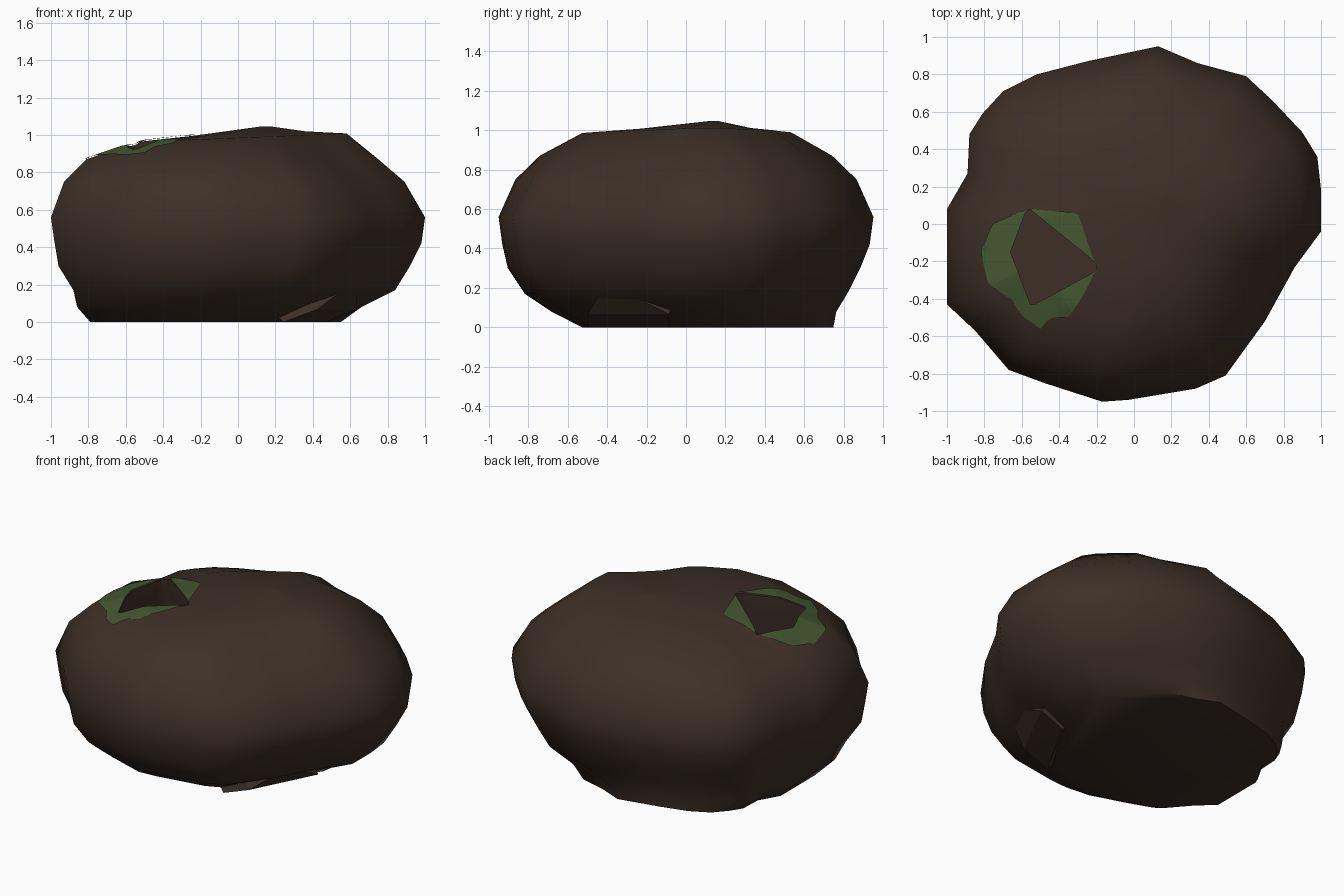
import bpy, bmesh, math
from mathutils import Vector
from mathutils.bvhtree import BVHTree

if "Cube" in bpy.data.objects:
    bpy.data.objects.remove(bpy.data.objects["Cube"], do_unlink=True)


def material(name, rgb):
    m = bpy.data.materials.new(name)
    m.use_nodes = True
    m.diffuse_color = (*rgb, 1)
    bsdf = m.node_tree.nodes["Principled BSDF"]
    bsdf.inputs["Base Color"].default_value = (*rgb, 1)
    bsdf.inputs["Roughness"].default_value = 0.9
    return m


def make_object(name, bm, mat):
    bmesh.ops.recalc_face_normals(bm, faces=bm.faces)
    mesh = bpy.data.meshes.new(name)
    bm.to_mesh(mesh)
    obj = bpy.data.objects.new(name, mesh)
    bpy.context.collection.objects.link(obj)
    mesh.materials.append(mat)
    return obj


def polar_radius(poly, angle, centre):
    """Distance from the centre to a star-shaped outline along an angle."""
    d, best = Vector((math.cos(angle), math.sin(angle))), 0
    for i, p in enumerate(poly):
        a, b = Vector(p) - centre, Vector(poly[i - 1]) - centre
        e = b - a
        det = d.cross(e)
        if abs(det) > 1e-9:
            t, u = a.cross(e) / det, a.cross(d) / det
            if t > 0 and -1e-6 <= u <= 1 + 1e-6:
                best = max(best, t)
    return best


def loft(bm, rings, caps=True):
    loops = [[bm.verts.new(p) for p in ring] for ring in rings]
    n = len(loops[0])
    for lo, hi in zip(loops, loops[1:]):
        for i in range(n):
            j = (i + 1) % n
            bm.faces.new((lo[i], lo[j], hi[j], hi[i]))
    if caps:
        bm.faces.new(loops[0][::-1])
        bm.faces.new(loops[-1])


brown = material("dark brown earth", (0.047, 0.0285, 0.019))
green = material("moss green", (0.056, 0.094, 0.029))

# Lumpy mound: plan outline scaled and shifted at each height
outline = [(1, -.04), (1, .18), (.98, .36), (.9, .49), (.74, .66), (.6, .79), (.34, .86),
           (.13, .95), (-.25, .87), (-.52, .8), (-.7, .71), (-.81, .59), (-.88, .48),
           (-.89, .27), (-1, .08), (-1, -.18), (-1, -.43), (-.85, -.57), (-.67, -.78),
           (-.48, -.85), (-.17, -.95), (-.03, -.94), (.33, -.88), (.49, -.81),
           (.7, -.52), (.86, -.23)]
# height, scale, shift x, shift y, pinch across one diagonal, tilt
levels = [(0, .67, -.12, .11, 0, 0), (.08, .76, -.1, .04, 0, 0), (.17, .86, -.02, 0, 0, 0),
          (.3, .94, -.02, -.01, 0, 0), (.42, .98, 0, 0, 0, 0), (.56, 1, 0, 0, 0, 0),
          (.75, .91, -.02, 0, .04, 0), (.87, .78, -.03, 0, .1, 0), (.985, .56, .02, 0, .2, .04),
          (1.005, .3, .06, .05, .2, .04), (1.045, .03, .15, .14, 0, 0)]


def mound_ring(z, scale, dx, dy, pinch, tilt):
    ring = []
    for x, y in outline:
        s = scale * (1 - pinch * max(0, -math.sin(2 * math.atan2(y, x))))
        ring.append((x * s + dx, y * s + dy, z + tilt * (x * s + dx)))
    return ring


bm = bmesh.new()
loft(bm, [mound_ring(*level) for level in levels])
surface = BVHTree.FromBMesh(bm)
mound = make_object("mound", bm, brown)

# Hole in the top, widening into a hollow
hole = [(-.57, .09), (-.66, -.15), (-.55, -.44), (-.2, -.25), (-.2, -.21)]
moss_edge = [(-.57, .08), (-.76, 0), (-.82, -.15), (-.78, -.32), (-.66, -.4), (-.6, -.49),
             (-.5, -.56), (-.45, -.5), (-.35, -.5), (-.27, -.38), (-.2, -.24), (-.3, .06)]
centre = Vector((-.5, -.18))
STEPS = 60


def ring_point(i, blend):
    angle = 2 * math.pi * i / STEPS
    inner = polar_radius(hole, angle, centre)
    outer = max(polar_radius(moss_edge, angle, centre), inner + .003)
    r = inner + (outer - inner) * blend
    return centre + Vector((math.cos(angle), math.sin(angle))) * r


rim = [ring_point(i, 0) for i in range(STEPS)]
bm_cut = bmesh.new()
loft(bm_cut, [[(*(centre + (p - centre) * s), z) for p in rim]
              for z, s in ((.15, 1.35), (.7, 1.2), (.88, 1), (1.3, 1))])
cutter = make_object("hollow_cutter", bm_cut, brown)
cutter.hide_render = True
cut = mound.modifiers.new("hollow", "BOOLEAN")
cut.operation, cut.solver, cut.object = "DIFFERENCE", "EXACT", cutter
bpy.context.view_layer.objects.active = mound
mound.select_set(True)
bpy.ops.object.modifier_apply(modifier=cut.name)
bpy.data.objects.remove(cutter, do_unlink=True)
bpy.ops.object.shade_smooth_by_angle(angle=math.radians(66))

# Moss draped on the mound around the hole
bm_moss = bmesh.new()
rings = []
for k in range(6):
    ring = []
    for i in range(STEPS):
        p = ring_point(i, k / 5)
        hit = surface.ray_cast(Vector((p.x, p.y, 3)), Vector((0, 0, -1)))[0]
        ring.append((p.x, p.y, hit.z + .008))
    rings.append(ring)
loft(bm_moss, rings, caps=False)
moss = make_object("moss_patch", bm_moss, green)
if sum(f.normal.z for f in moss.data.polygons) < 0:
    moss.data.flip_normals()

# Flat five-sided stone set into the lower left edge
face = [Vector(p) for p in ((.62, -.4, .24), (.62, -.08, .08), (.46, -.08, 0),
                            (.23, -.49, 0), (.41, -.49, .08))]
outward = Vector((.66, -.34, -.67))
bm_stone = bmesh.new()
for p in face:
    for push in (.02, -.12):
        q = p + outward * push
        bm_stone.verts.new((q.x, q.y, max(q.z, 0)))
hull = bmesh.ops.convex_hull(bm_stone, input=bm_stone.verts)
inside = [v for v in hull["geom_interior"] if isinstance(v, bmesh.types.BMVert)]
bmesh.ops.delete(bm_stone, geom=inside, context="VERTS")
make_object("left_stone", bm_stone, brown)
